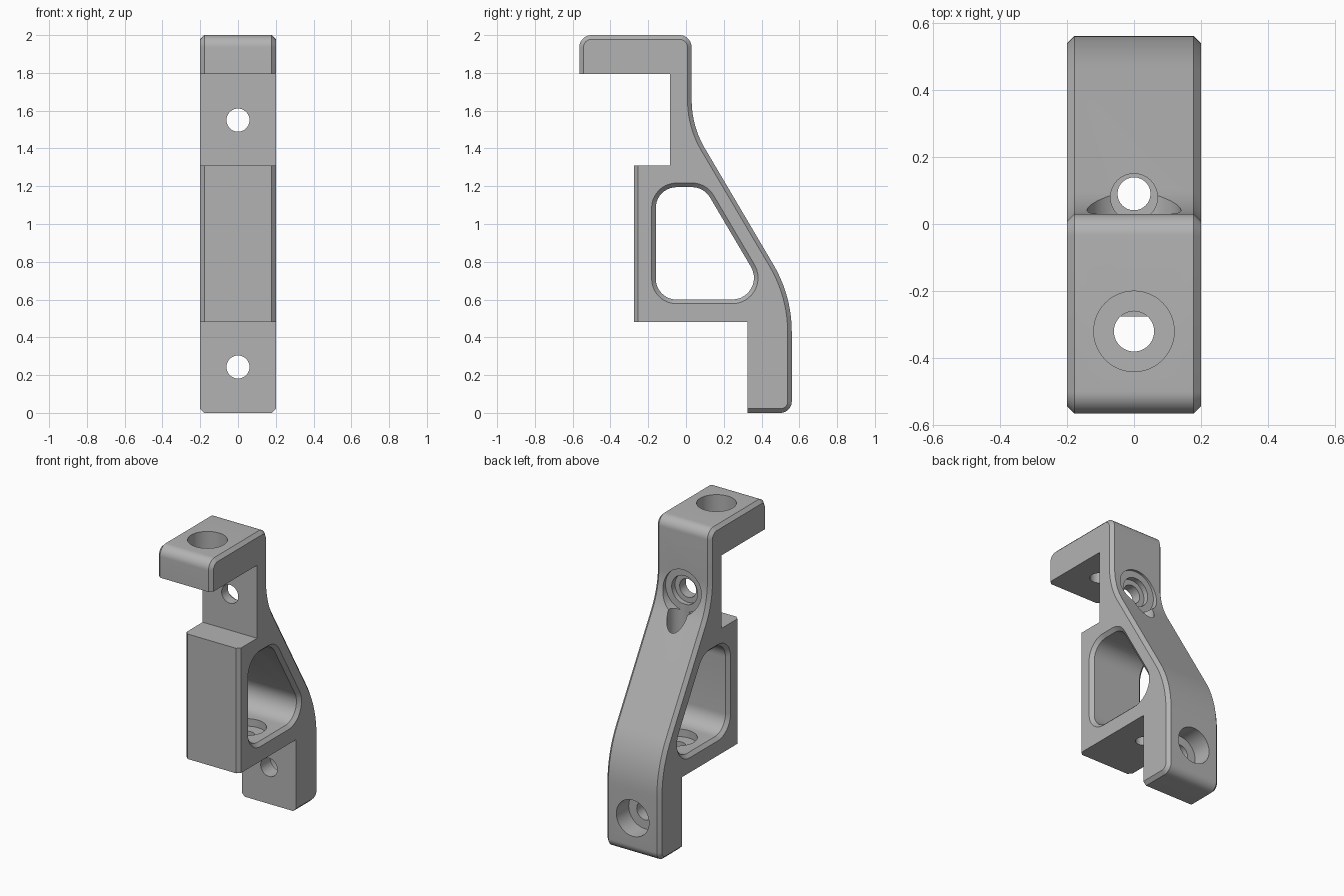
import bpy, bmesh, math
from mathutils import Vector, Matrix

if "Cube" in bpy.data.objects:
    bpy.data.objects.remove(bpy.data.objects["Cube"])

HALF, CH = 0.2, 0.022  # half width and edge chamfer

grey = bpy.data.materials.new("machined grey")
grey.use_nodes = True
grey.diffuse_color = (0.45, 0.45, 0.45, 1)
grey.node_tree.nodes["Principled BSDF"].inputs["Base Color"].default_value = (0.45, 0.45, 0.45, 1)


def outline(corners, segs=10):
    """Round each (y, z, radius, chamfer) corner; chamfer is for the edge leaving it."""
    out = []
    for i, (y, z, r, ch) in enumerate(corners):
        p = Vector((y, z))
        prev, nxt = corners[i - 1], corners[(i + 1) % len(corners)]
        a = (Vector(prev[:2]) - p).normalized()
        b = (Vector(nxt[:2]) - p).normalized()
        if r == 0:
            out.append((p, ch))
            continue
        half = a.angle(b) / 2
        centre = p + (a + b).normalized() * (r / math.sin(half))
        start = p + a * (r / math.tan(half)) - centre
        sweep = math.pi - 2 * half
        if a.x * b.y - a.y * b.x > 0:
            sweep = -sweep
        for k in range(segs + 1):
            out.append((centre + Matrix.Rotation(sweep * k / segs, 2) @ start, ch))
    return out


def inset(loop, amount):
    """Shift every chamfered edge of a counter-clockwise loop inwards."""
    lines = []
    for i, (p, ch) in enumerate(loop):
        d = (loop[(i + 1) % len(loop)][0] - p).normalized()
        n = Vector((-d.y, d.x))
        lines.append((n, n.dot(p) + amount * ch))
    pts = []
    for i in range(len(lines)):
        (n, c), (m, e) = lines[i - 1], lines[i]
        det = n.x * m.y - n.y * m.x
        pts.append(Vector(((c * m.y - e * n.y) / det, (n.x * e - m.x * c) / det)))
    return pts


def make_object(name, bm):
    bmesh.ops.recalc_face_normals(bm, faces=bm.faces)
    mesh = bpy.data.meshes.new(name)
    bm.to_mesh(mesh)
    bm.free()
    mesh.materials.append(grey)
    obj = bpy.data.objects.new(name, mesh)
    bpy.context.collection.objects.link(obj)
    return obj


def loft(name, loop, stations):
    """Stack copies of the loop along x, each with its own inset."""
    bm = bmesh.new()
    rings = [[bm.verts.new((x, p.x, p.y)) for p in inset(loop, amt)] for x, amt in stations]
    n = len(loop)
    for r0, r1 in zip(rings, rings[1:]):
        for i in range(n):
            quad = [r0[i], r0[(i + 1) % n], r1[(i + 1) % n], r1[i]]
            bm.faces.new(quad)
    bm.faces.new(rings[0])
    bm.faces.new(rings[-1])
    bmesh.ops.remove_doubles(bm, verts=bm.verts, dist=1e-5)
    return make_object(name, bm)


def drill(name, radius, axis, at, start, end):
    """Cylinder cutter along y or z; 'at' is the other coordinate."""
    bm = bmesh.new()
    mid = (start + end) / 2
    if axis == 'y':
        mat = Matrix.Translation((0, mid, at)) @ Matrix.Rotation(math.pi / 2, 4, 'X')
    else:
        mat = Matrix.Translation((0, at, mid))
    bmesh.ops.create_cone(bm, cap_ends=True, segments=48, radius1=radius, radius2=radius,
                          depth=abs(end - start), matrix=mat)
    return make_object(name, bm)


# Bracket body: side profile, counter-clockwise in (y, z)
body = loft("bracket_body", outline([
    (0.325, 0, 0, 1), (0.56, 0, 0.06, 1), (0.56, 0.62, 0.7, 1), (0.03, 1.519, 0.5, 1),
    (0.03, 2, 0.065, 1), (-0.565, 2, 0.065, 1), (-0.565, 1.795, 0, 0), (-0.085, 1.795, 0, 0),
    (-0.085, 1.31, 0, 0), (-0.275, 1.31, 0, 1), (-0.275, 0.48, 0, 0), (0.325, 0.48, 0, 0),
]), [(-HALF, CH), (CH - HALF, 0), (HALF - CH, 0), (HALF, CH)])

# Cutters: side window with flared rims, then screw holes with counterbores
window = outline([(-0.16, 0.6, 0.11, 1), (0.446, 0.6, 0.115, 1),
                  (0.095, 1.195, 0.11, 1), (-0.16, 1.195, 0.11, 1)])
over = 0.02
cutters = [
    loft("window_cutter", window, [(-HALF - over, -CH - over), (CH - HALF, 0),
                                   (HALF - CH, 0), (HALF + over, -CH - over)]),
    drill("arm_hole", 0.06, 'z', -0.32, 1.7, 2.1),
    drill("arm_counterbore", 0.12, 'z', -0.32, 1.87, 2.1),
    drill("neck_hole", 0.061, 'y', 1.55, -0.2, 0.2),
    drill("neck_counterbore", 0.095, 'y', 1.55, -0.02, 0.3),
    drill("neck_clearance", 0.14, 'y', 1.55, 0.015, 0.3),
    drill("foot_hole", 0.061, 'y', 0.243, 0.2, 0.7),
    drill("foot_counterbore", 0.12, 'y', 0.243, 0.43, 0.7),
    drill("driver_access_hole", 0.07, 'z', 0.08, 1.0, 1.53),
    drill("floor_hole", 0.049, 'z', 0.09, 0.4, 0.8),
    drill("floor_counterbore", 0.12, 'z', 0.09, 0.55, 0.7),
]
bpy.ops.object.select_all(action='DESELECT')
bpy.context.view_layer.objects.active = body
body.select_set(True)
for cutter in cutters:
    mod = body.modifiers.new(cutter.name, 'BOOLEAN')
    mod.operation, mod.solver, mod.object = 'DIFFERENCE', 'EXACT', cutter
    bpy.ops.object.modifier_apply(modifier=mod.name)
    bpy.data.objects.remove(cutter)

bpy.ops.object.shade_smooth_by_angle(angle=math.radians(30))
